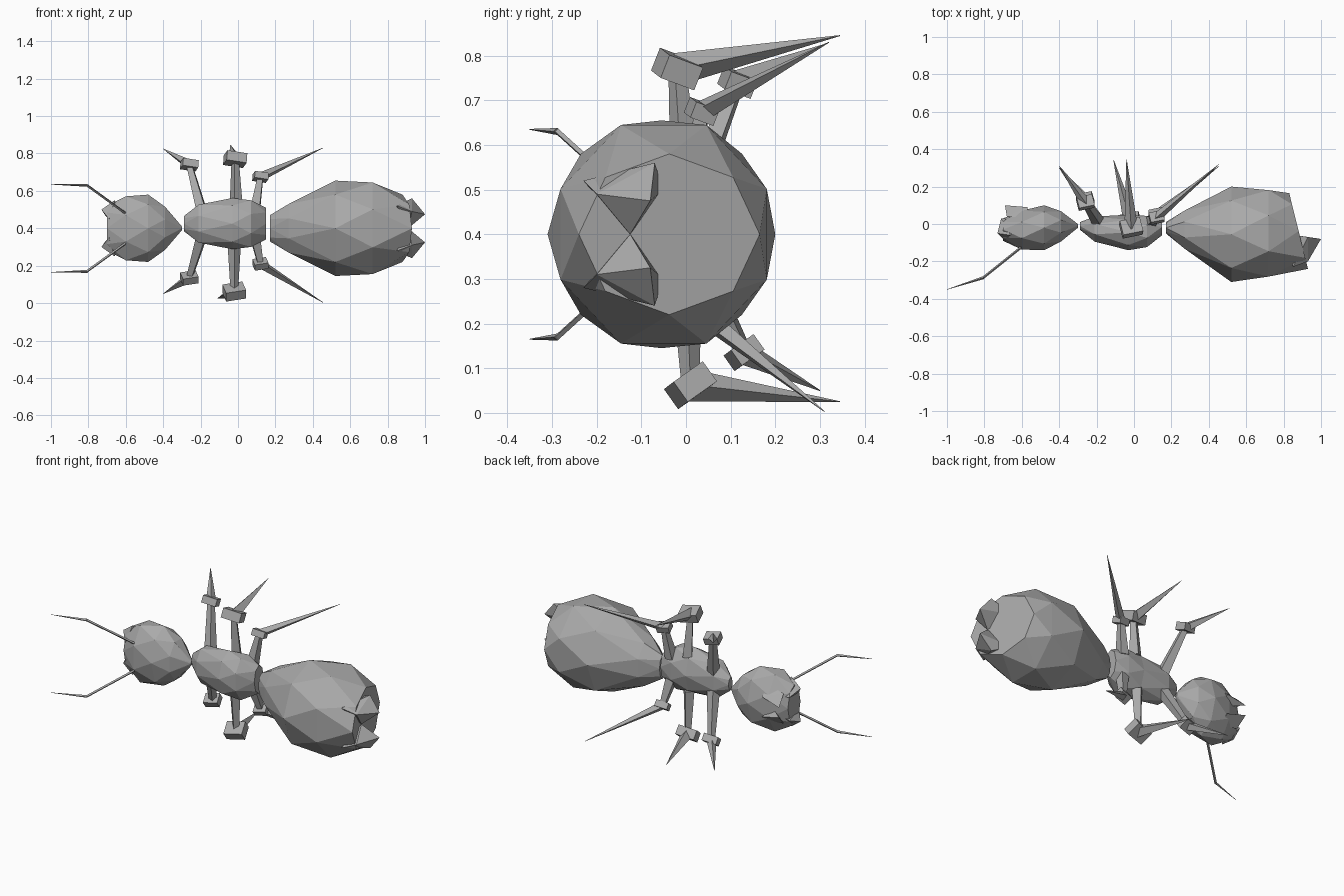
import bpy, bmesh, math
from mathutils import Vector

cube = bpy.data.objects.get("Cube")
if cube:
    bpy.data.objects.remove(cube)

MID = 0.40  # height of the body's symmetry plane

grey = bpy.data.materials.new("plain grey")
grey.use_nodes = True
grey.diffuse_color = (0.4, 0.4, 0.4, 1)
grey.node_tree.nodes["Principled BSDF"].inputs["Base Color"].default_value = (0.4, 0.4, 0.4, 1)


def finish(name, bm):
    bmesh.ops.recalc_face_normals(bm, faces=bm.faces)
    mesh = bpy.data.meshes.new(name)
    bm.to_mesh(mesh)
    bm.free()
    mesh.materials.append(grey)
    obj = bpy.data.objects.new(name, mesh)
    bpy.context.collection.objects.link(obj)
    return obj


def body(name, rings, mid=MID, sides=8):
    """Faceted body: each ring is x, lowest y, highest y, half height, lean."""
    bm = bmesh.new()
    loops = []
    for i, (x, y0, y1, half, lean) in enumerate(rings):
        turn = (i % 2) * math.pi / sides
        loop = []
        for k in range(sides):
            a = 2 * math.pi * k / sides + turn
            c = math.cos(a)
            loop.append(bm.verts.new((x + lean * c, (y0 + y1) / 2 + c * (y1 - y0) / 2,
                                      mid + half * math.sin(a))))
        loops.append(loop)
    # Staggered triangles between rings
    for i, (a, b) in enumerate(zip(loops, loops[1:])):
        for k in range(sides):
            n = (k + 1) % sides
            if i % 2 == 0:
                bm.faces.new((a[k], a[n], b[k]))
                bm.faces.new((b[k], a[n], b[n]))
            else:
                bm.faces.new((a[k], b[n], b[k]))
                bm.faces.new((a[k], a[n], b[n]))
    bm.faces.new(loops[0])
    bm.faces.new(loops[-1])
    return finish(name, bm)


def hull(name, points):
    bm = bmesh.new()
    verts = [bm.verts.new(p) for p in points]
    bmesh.ops.convex_hull(bm, input=verts)
    return finish(name, bm)


def rod(name, start, end, r0, r1):
    """Four-sided tapered rod."""
    start, end = Vector(start), Vector(end)
    bm = bmesh.new()
    bmesh.ops.create_cone(bm, cap_ends=True, segments=4, radius1=r0, radius2=r1,
                          depth=(end - start).length)
    obj = finish(name, bm)
    obj.location = (start + end) / 2
    obj.rotation_euler = (end - start).to_track_quat("Z", "Y").to_euler()


def knee(name, centre, size, tilt):
    bm = bmesh.new()
    bmesh.ops.create_cube(bm, size=1)
    bmesh.ops.scale(bm, vec=size, verts=bm.verts)
    obj = finish(name, bm)
    obj.location = centre
    obj.rotation_euler = tilt


# Body segments
body("abdomen", [(0.17, -0.05, 0.01, 0.07, 0), (0.27, -0.14, 0.08, 0.14, 0),
                 (0.52, -0.31, 0.20, 0.255, 0), (0.72, -0.30, 0.20, 0.265, 0),
                 (0.88, -0.24, 0.165, 0.18, -0.05)])
body("thorax", [(-0.29, -0.03, 0.01, 0.04, 0), (-0.21, -0.10, 0.045, 0.11, 0),
                (-0.03, -0.14, 0.05, 0.137, 0), (0.07, -0.13, 0.05, 0.135, 0),
                (0.15, -0.06, 0.03, 0.085, 0)], mid=0.425)
body("head", [(-0.30, -0.02, 0.0, 0.01, 0), (-0.39, -0.10, 0.075, 0.125, 0),
              (-0.48, -0.14, 0.10, 0.18, 0), (-0.60, -0.145, 0.08, 0.185, 0),
              (-0.70, -0.09, 0.03, 0.12, 0)])

# Mirrored parts: upper = 1, lower = -1
for word, s in (("upper", 1), ("lower", -1)):
    def at(x, y, dz):
        return (x, y, MID + s * dz)

    hull(word + "_tail_lobe", [at(1.0, -0.08, 0.075), at(0.93, -0.20, 0.09), at(0.93, -0.07, 0.16),
                               at(0.91, -0.125, 0.0), at(0.85, -0.23, 0.12), at(0.80, -0.05, 0.1)])
    hull(word + "_cheek", [at(-0.73, -0.05, 0.10), at(-0.71, 0.03, 0.07), at(-0.66, -0.06, 0.15),
                           at(-0.60, 0.02, 0.05), at(-0.69, -0.09, 0.05)])
    hull(word + "_jaw", [at(-0.69, 0.10, 0.03), at(-0.68, 0.04, 0.09), at(-0.57, 0.09, 0.06),
                         at(-0.57, 0.03, 0.11), at(-0.60, 0.03, 0.02)])
    rod(word + "_antenna_base", at(-0.56, -0.09, 0.05), at(-0.81, -0.29, 0.232), 0.007, 0.007)
    rod(word + "_antenna_tip", at(-0.805, -0.287, 0.23), at(-1.0, -0.35, 0.235), 0.008, 0.001)

# Legs: hip, knee, foot tip, knee size, thickness
legs = {
    "upper_front_leg": ((-0.19, 0.01, 0.48), (-0.26, 0.115, 0.74), (-0.40, 0.31, 0.825), 0.085),
    "upper_middle_leg": ((-0.01, 0.0, 0.52), (-0.015, -0.02, 0.77), (-0.04, 0.345, 0.845), 0.11),
    "upper_rear_leg": ((0.09, 0.01, 0.49), (0.12, 0.035, 0.675), (0.455, 0.32, 0.83), 0.075),
    "lower_front_leg": ((-0.19, 0.01, 0.37), (-0.26, 0.13, 0.135), (-0.40, 0.30, 0.05), 0.085),
    "lower_middle_leg": ((-0.02, 0.0, 0.32), (-0.02, 0.01, 0.062), (-0.11, 0.345, 0.025), 0.11),
    "lower_rear_leg": ((0.09, 0.01, 0.36), (0.12, 0.05, 0.21), (0.455, 0.31, 0.003), 0.075),
}
for name, (hip, joint, tip, size) in legs.items():
    s = 1 if joint[2] > MID else -1
    rod(name + "_thigh", hip, joint, 0.036, 0.02)
    rod(name + "_shin", joint, tip, size * 0.33, 0.001)
    knee(name + "_knee", joint, (size, size * 0.75, size * 0.5), (-0.35 if s > 0 else 0.6, 0.15 * s, 0.2))
